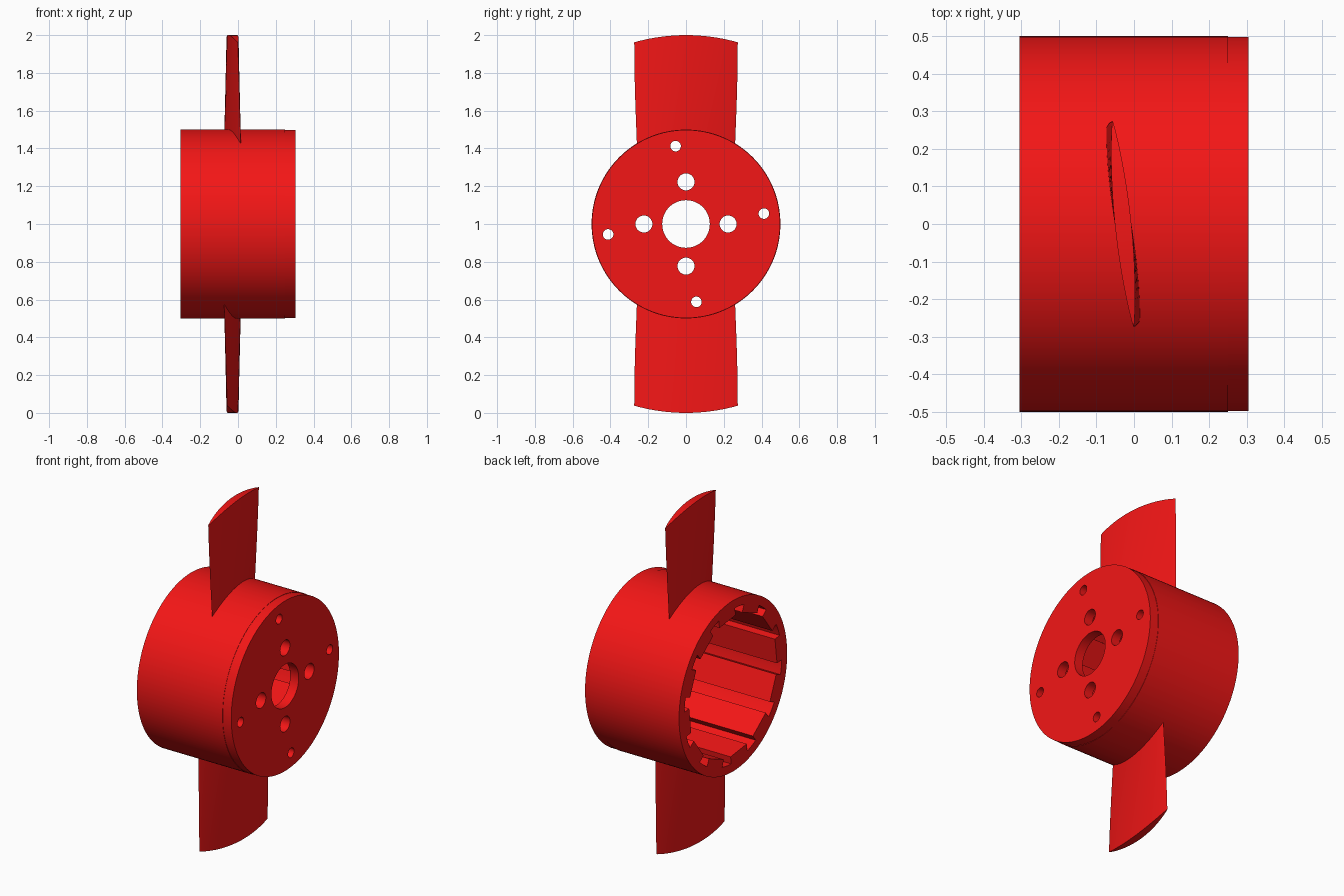
import bpy, bmesh
from math import sin, cos, pi, radians, sqrt, asin

if "Cube" in bpy.data.objects:
    bpy.data.objects.remove(bpy.data.objects["Cube"])

red = bpy.data.materials.new("red")
red.diffuse_color = (0.9, 0.008, 0.008, 1)
red.use_nodes = True
red.node_tree.nodes["Principled BSDF"].inputs["Base Color"].default_value = red.diffuse_color


def circle(r, n, cy=0.0, cz=0.0):
    return [(cy + r * cos(2 * pi * i / n), cz + r * sin(2 * pi * i / n)) for i in range(n)]


def finish(ob, angle=30):
    bm = bmesh.new()
    bm.from_mesh(ob.data)
    bmesh.ops.remove_doubles(bm, verts=bm.verts, dist=1e-5)
    bmesh.ops.recalc_face_normals(bm, faces=bm.faces)
    bm.to_mesh(ob.data)
    bm.free()
    ob.data.materials.clear()
    ob.data.materials.append(red)
    bpy.ops.object.select_all(action='DESELECT')
    ob.select_set(True)
    bpy.context.view_layer.objects.active = ob
    bpy.ops.object.shade_smooth_by_angle(angle=radians(angle))


def plate(name, loops, x0, x1):
    """Filled outline with holes in the YZ plane, extruded from x0 to x1."""
    cu = bpy.data.curves.new(name, 'CURVE')
    cu.dimensions = '2D'
    cu.fill_mode = 'BOTH'
    cu.extrude = (x1 - x0) / 2
    for pts in loops:
        sp = cu.splines.new('POLY')
        sp.points.add(len(pts) - 1)
        for p, (y, z) in zip(sp.points, pts):
            p.co = (y, z, 0, 1)
        sp.use_cyclic_u = True
    ob = bpy.data.objects.new(name, cu)
    bpy.context.collection.objects.link(ob)
    ob.rotation_euler = (pi / 2, 0, pi / 2)
    ob.location = ((x0 + x1) / 2, 0, 1)
    bpy.ops.object.select_all(action='DESELECT')
    ob.select_set(True)
    bpy.context.view_layer.objects.active = ob
    bpy.ops.object.convert(target='MESH')
    finish(bpy.context.view_layer.objects.active)


# Hub ring: smooth outside, twelve flat bars around the bore
TILT = radians(7.6)
BORE, BAR, HALF = 0.45, 0.40, 0.075
inner = []
for k in range(12):
    a = TILT + radians(15 + 30 * k)
    edge = sqrt(BORE ** 2 - HALF ** 2)
    for r, t in ((edge, -HALF), (BAR, -HALF), (BAR, HALF), (edge, HALF)):
        inner.append((r * cos(a) - t * sin(a), r * sin(a) + t * cos(a)))
    start, stop = asin(HALF / BORE), radians(30) - asin(HALF / BORE)
    for i in range(1, 4):
        b = a + start + (stop - start) * i / 4
        inner.append((BORE * cos(b), BORE * sin(b)))
plate("hub_ring", [circle(0.5, 128), inner], -0.305, 0.25)

# End cap: shaft hole, four vents, four screw holes
loops = [circle(0.498, 128), circle(0.126, 64)]
for k in range(4):
    a = k * pi / 2
    loops.append(circle(0.045, 32, 0.223 * cos(a), 0.223 * sin(a)))
    loops.append(circle(0.028, 24, 0.416 * cos(a + TILT), 0.416 * sin(a + TILT)))
plate("end_cap", loops, 0.25, 0.305)


# Blades: twisted lens sections lying on cylinders of growing radius
def blade(name, side):
    bm = bmesh.new()
    n, rings = 48, []
    for s in range(13):
        t = s / 12
        R = 0.475 + (1.0 - 0.475) * t
        chord = 0.259 + 0.015 * sin(t * pi / 2)
        lean = 0.044 - 0.016 * t
        ring = []
        for i in range(n):
            u = 2 * pi * i / n
            c = cos(u)
            y = chord * c
            thick = 0.022 * sin(u) * (0.25 + 0.75 * abs(sin(u)))
            x = -0.029 - lean * c + thick
            z = sqrt(R * R - y * y)
            ring.append(bm.verts.new((x, side * y, 1 + side * z)))
        rings.append(ring)
    for a, b in zip(rings, rings[1:]):
        for i in range(n):
            j = (i + 1) % n
            bm.faces.new((a[i], a[j], b[j], b[i]))
    # Root and tip closed with strips across the chord
    for ring in (rings[0], rings[-1]):
        for i in range(n // 2):
            quad = [ring[i], ring[i + 1], ring[(n - i - 1) % n], ring[(n - i) % n]]
            bm.faces.new(list(dict.fromkeys(quad)))
    me = bpy.data.meshes.new(name)
    bm.to_mesh(me)
    bm.free()
    ob = bpy.data.objects.new(name, me)
    bpy.context.collection.objects.link(ob)
    finish(ob, 40)


blade("upper_blade", 1)
blade("lower_blade", -1)
